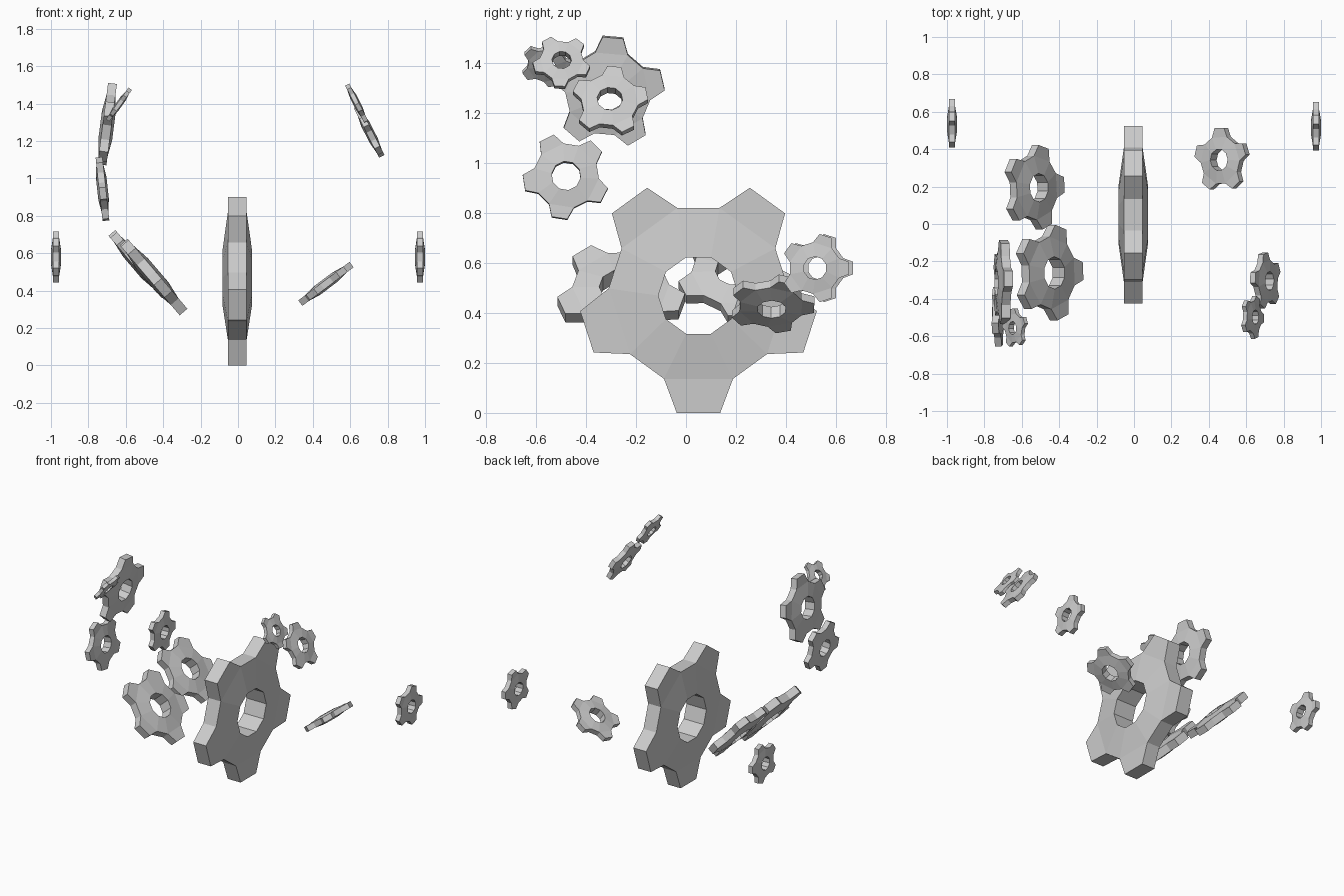
import bpy, bmesh
from math import radians, sin, cos

if "Cube" in bpy.data.objects:
    bpy.data.objects.remove(bpy.data.objects["Cube"])

TEETH = 5
HOLE_R, ROOT_R, TIP_R = 0.161, 0.361, 0.478
HUB_T, RIM_T = 0.078, 0.05          # half thickness at hole / at rim


def gear_mesh():
    """Five-toothed gear around the x axis, first tooth pointing to +y."""
    bm = bmesh.new()

    def pair(r, deg, t):
        a = radians(deg)
        return [bm.verts.new((sx * t, r * cos(a), r * sin(a))) for sx in (1, -1)]

    hole, root, tip = [], [], []
    for i in range(TEETH):
        for sgn in (-1, 1):
            c = i * 360 / TEETH
            hole.append(pair(HOLE_R, c + sgn * 18, HUB_T))
            root.append(pair(ROOT_R, c + sgn * 22.5, RIM_T))
            tip.append(pair(TIP_R, c + sgn * 10.5, RIM_T))
    n = 2 * TEETH
    for i in range(n):
        j = (i + 1) % n
        # hub faces and bore
        for s in (0, 1):
            bm.faces.new((hole[i][s], root[i][s], root[j][s], hole[j][s]))
        bm.faces.new((hole[i][0], hole[j][0], hole[j][1], hole[i][1]))
        if i % 2 == 0:
            # tooth
            for s in (0, 1):
                bm.faces.new((root[i][s], tip[i][s], tip[j][s], root[j][s]))
            for a, b in ((root[i], tip[i]), (tip[i], tip[j]), (tip[j], root[j])):
                bm.faces.new((a[0], b[0], b[1], a[1]))
        else:
            # valley
            bm.faces.new((root[i][0], root[j][0], root[j][1], root[i][1]))
    bmesh.ops.recalc_face_normals(bm, faces=bm.faces)
    me = bpy.data.meshes.new("gear")
    bm.to_mesh(me)
    bm.free()
    return me


mesh = gear_mesh()

# name, centre, tilt about y, tooth phase, scale, thickness scale
gears = [
    ("main_gear", (-0.004, 0.05, 0.47), 0, 54, 1.0, 1.0),
    ("side_gear_left", (-0.973, 0.534, 0.58), 0, 0, 0.288, 0.33),
    ("side_gear_right", (0.973, 0.517, 0.58), 0, 0, 0.288, 0.33),
    ("tilted_gear_right", (0.471, 0.343, 0.437), 53, -2, 0.362, 0.362),
    ("upper_right_gear_large", (0.703, -0.305, 1.247), -27, 11, 0.32, 0.32),
    ("upper_right_gear_small", (0.633, -0.498, 1.405), -27, 50, 0.243, 0.243),
    ("lower_left_gear_back", (-0.536, 0.194, 0.547), -40.5, 58, 0.478, 0.478),
    ("lower_left_gear_front", (-0.457, -0.261, 0.48), -40.5, 56, 0.54, 0.54),
    ("upper_left_gear_large", (-0.70, -0.312, 1.284), 7.4, 13, 0.475, 0.475),
    ("upper_left_gear_lower", (-0.725, -0.48, 0.947), -6.3, 45, 0.364, 0.364),
    ("upper_left_gear_small", (-0.636, -0.556, 1.396), 35.6, -5, 0.22, 0.22),
]
for name, loc, tilt, phase, s, t in gears:
    ob = bpy.data.objects.new(name, mesh)
    ob.location = loc
    ob.rotation_euler = (radians(phase), radians(tilt), 0)
    ob.scale = (t, s, s)
    bpy.context.collection.objects.link(ob)
